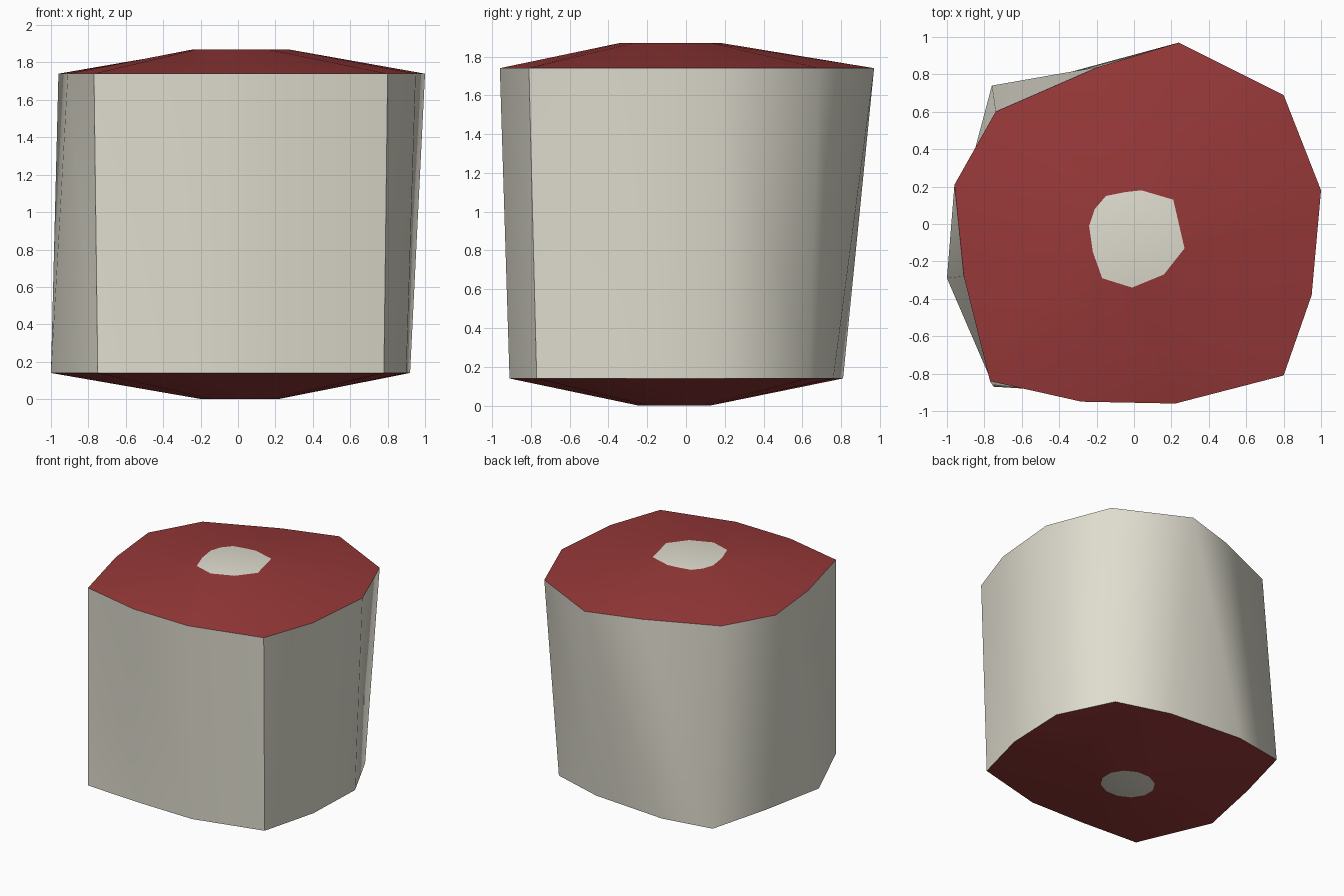
import bpy
import bmesh
from math import cos, sin, radians

old_cube = bpy.data.objects.get("Cube")
if old_cube:
    bpy.data.objects.remove(old_cube, do_unlink=True)


def make_material(name, colour):
    mat = bpy.data.materials.new(name)
    mat.use_nodes = True
    mat.diffuse_color = colour
    mat.node_tree.nodes["Principled BSDF"].inputs["Base Color"].default_value = colour
    return mat


cream = make_material("warm cream", (0.74, 0.72, 0.62, 1))
red = make_material("dark red", (0.31, 0.04, 0.04, 1))

# Outlines run clockwise seen from above, with matching points on each level
bottom_rim = [(.28, .76), (.71, .63), (.92, .2), (.9, -.31), (.78, -.77), (.22, -.91),
              (-.26, -.9), (-.75, -.87), (-1, -.29), (-.89, .25), (-.76, .74), (-.35, .81)]
top_rim = [(.24, .97), (.8, .69), (1, .18), (.95, -.38), (.8, -.81), (.22, -.96),
           (-.28, -.95), (-.77, -.84), (-.91, -.28), (-.96, .21), (-.74, .6), (-.19, .84)]
top_patch = [(.04, .18), (.21, .13), (.24, 0), (.27, -.13), (.16, -.27), (-.01, -.34),
             (-.17, -.29), (-.22, -.15), (-.24, -.01), (-.21, .08), (-.15, .15), (-.05, .17)]
count = len(top_rim)
bottom_patch = [(.01 + .21 * cos(radians(75 - 30 * i)),
                 -.06 + .19 * sin(radians(75 - 30 * i))) for i in range(count)]

levels = [(bottom_patch, 0), (bottom_rim, .14), (top_rim, 1.74), (top_patch, 1.87)]
band_materials = [1, 0, 1]  # sloping underside, drum wall, sloping lid

# Lofted uneven drum
bm = bmesh.new()
rings = [[bm.verts.new((x, y, z)) for x, y in outline] for outline, z in levels]
for lower, upper, material in zip(rings, rings[1:], band_materials):
    for i in range(count):
        j = (i + 1) % count
        for corners in ((lower[i], upper[i], upper[j]), (lower[i], upper[j], lower[j])):
            bm.faces.new(corners).material_index = material

# Flat cream patches closing both ends
for ring in (rings[0], rings[-1]):
    bm.faces.new(ring).material_index = 0
bmesh.ops.recalc_face_normals(bm, faces=bm.faces[:])

mesh = bpy.data.meshes.new("uneven_drum")
bm.to_mesh(mesh)
bm.free()
mesh.materials.append(cream)
mesh.materials.append(red)
drum = bpy.data.objects.new("uneven_drum", mesh)
bpy.context.collection.objects.link(drum)

# Smooth wall and lids with crisp rims
bpy.ops.object.select_all(action='DESELECT')
drum.select_set(True)
bpy.context.view_layer.objects.active = drum
bpy.ops.object.shade_smooth_by_angle(angle=radians(58))
